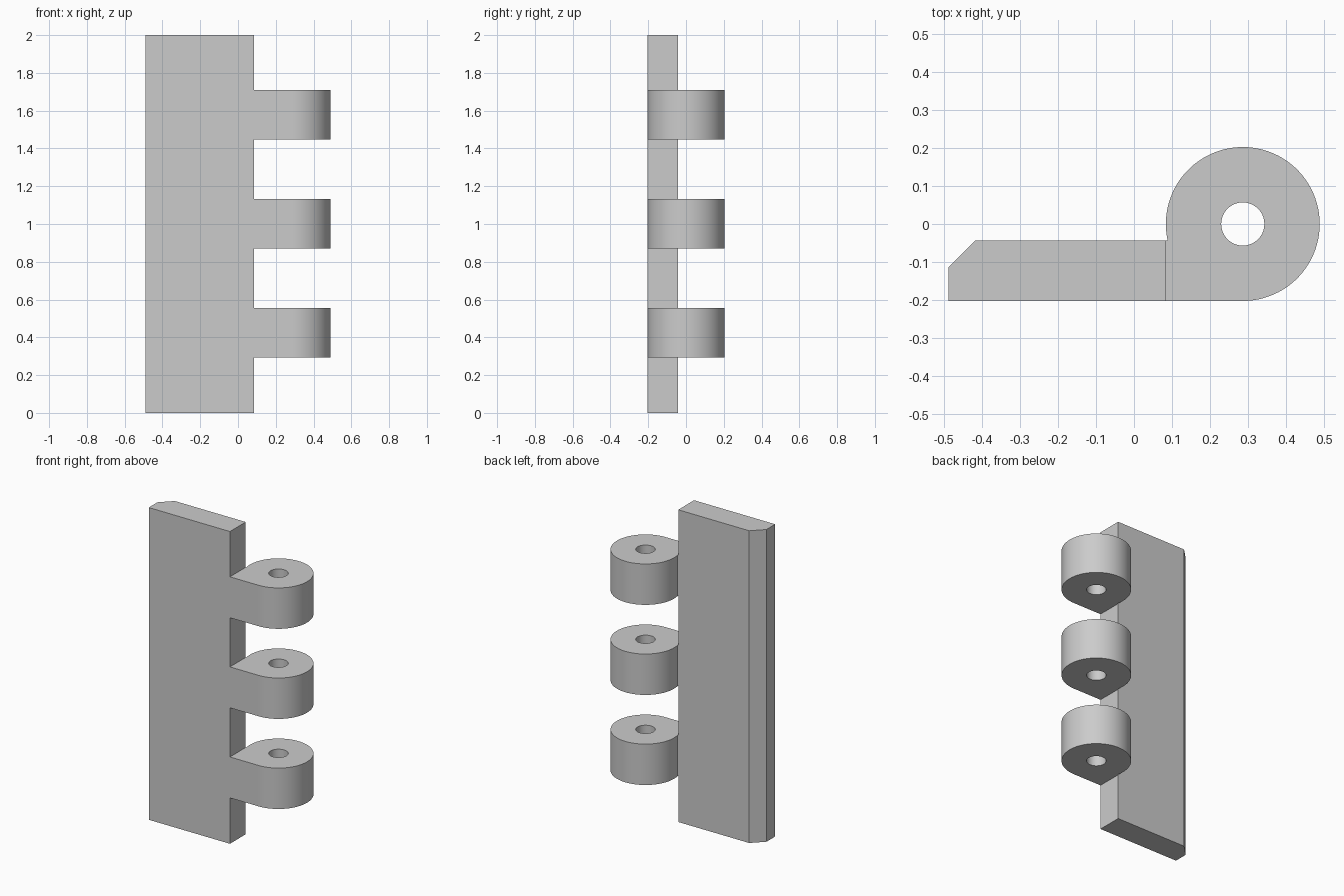
import bpy, bmesh
from math import cos, sin, pi, radians, asin

if "Cube" in bpy.data.objects:
    bpy.data.objects.remove(bpy.data.objects["Cube"], do_unlink=True)

HEIGHT = 2.0
FRONT, BACK = -0.203, -0.043      # plate thickness in y
LEFT, EDGE = -0.49, 0.085         # plate width in x
CHAMFER = 0.072
PIN_X, OUTER, HOLE = 0.287, 0.203, 0.057
KNUCKLE_H = 0.262
KNUCKLE_Z = [0.294 + 0.577 * i for i in range(3)]

steel = bpy.data.materials.new("grey_steel")
steel.use_nodes = True
colour = (0.6, 0.6, 0.6, 1)
steel.diffuse_color = colour
steel.node_tree.nodes["Principled BSDF"].inputs["Base Color"].default_value = colour


def arc(radius, start, end, steps):
    """Points along an arc around the pin axis."""
    angles = [start + (end - start) * i / steps for i in range(steps + 1)]
    return [(PIN_X + radius * cos(a), radius * sin(a)) for a in angles]


def extruded(name, loops, z, height):
    """Solid from closed outlines; every loop after the first is a hole."""
    bm = bmesh.new()
    for loop in loops:
        verts = [bm.verts.new((x, y, z)) for x, y in loop]
        for a, b in zip(verts, verts[1:] + verts[:1]):
            bm.edges.new((a, b))
    bmesh.ops.triangle_fill(bm, edges=bm.edges[:], use_beauty=True)
    top = bmesh.ops.extrude_face_region(bm, geom=bm.faces[:])["geom"]
    moved = [v for v in top if isinstance(v, bmesh.types.BMVert)]
    bmesh.ops.translate(bm, verts=moved, vec=(0, 0, height))
    bmesh.ops.recalc_face_normals(bm, faces=bm.faces[:])
    mesh = bpy.data.meshes.new(name)
    bm.to_mesh(mesh)
    bm.free()
    mesh.materials.append(steel)
    obj = bpy.data.objects.new(name, mesh)
    bpy.context.collection.objects.link(obj)
    return obj


# Leaf plate with a chamfer along its free back edge
plate = [(LEFT, FRONT), (EDGE, FRONT), (EDGE, BACK),
         (LEFT + CHAMFER, BACK), (LEFT, BACK - CHAMFER)]
leaf = extruded("hinge_leaf", [plate], 0, HEIGHT)

# Knuckles: rolled barrel, tangent to the front face, rooted inside the plate
root = EDGE - 0.03
barrel = arc(OUTER, -pi / 2, pi - asin(BACK / OUTER), 72)
barrel += [(root, BACK), (root, FRONT)]
pin_hole = arc(HOLE, 0, 2 * pi, 40)[:-1]
knuckles = [extruded("knuckle", [barrel, pin_hole], z, KNUCKLE_H) for z in KNUCKLE_Z]

# Weld the knuckles onto the leaf
bpy.context.view_layer.objects.active = leaf
for knuckle in knuckles:
    weld = leaf.modifiers.new("weld", 'BOOLEAN')
    weld.operation, weld.solver, weld.object = 'UNION', 'EXACT', knuckle
    bpy.ops.object.modifier_apply(modifier=weld.name)
    bpy.data.objects.remove(knuckle, do_unlink=True)

for obj in bpy.context.selected_objects:
    obj.select_set(False)
leaf.select_set(True)
bpy.ops.object.shade_smooth_by_angle(angle=radians(30))
